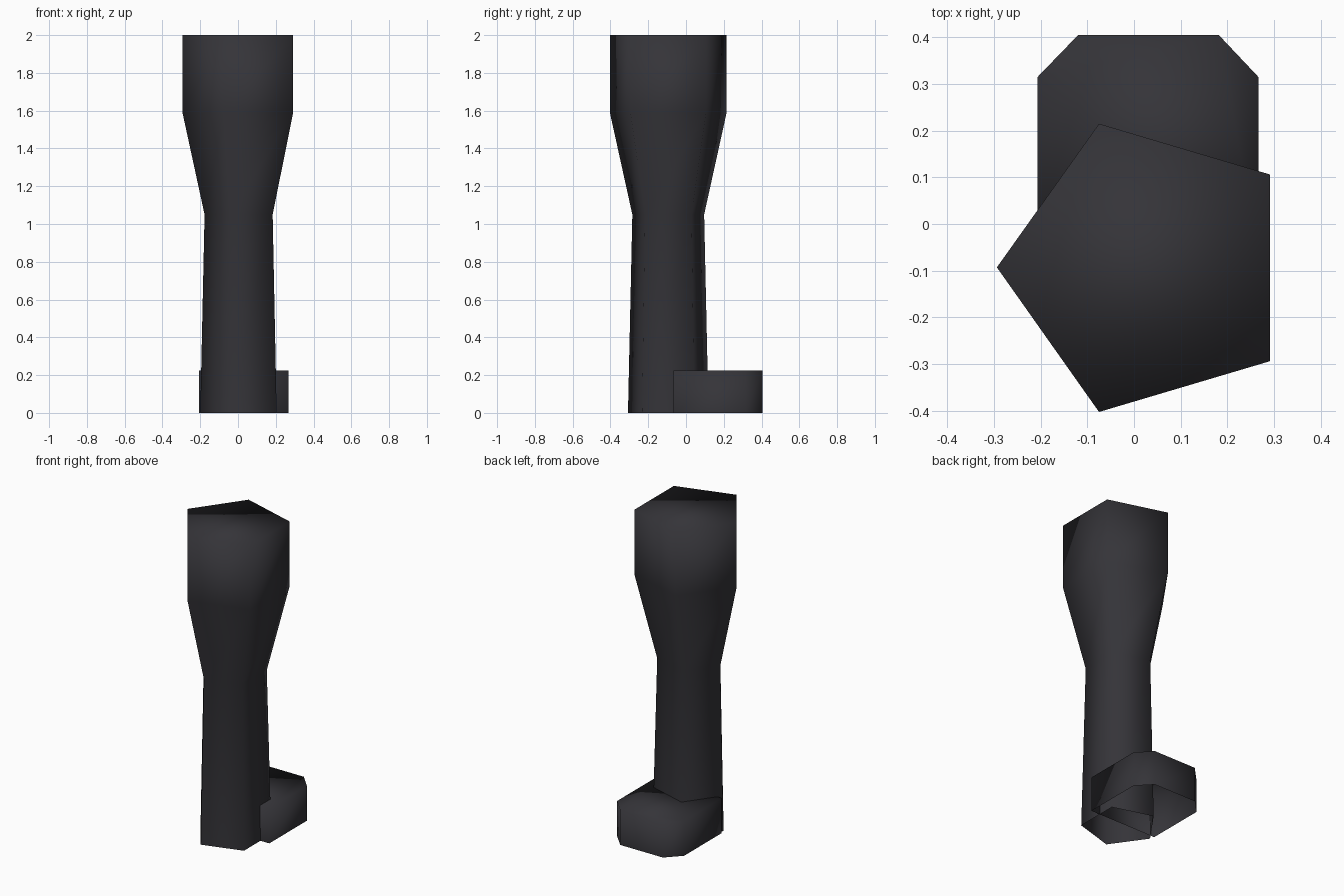
import bpy, bmesh

if "Cube" in bpy.data.objects:
    bpy.data.objects.remove(bpy.data.objects["Cube"])

mat = bpy.data.materials.new("dark_cloth")
mat.diffuse_color = (0.035, 0.034, 0.04, 1)
mat.use_nodes = True
mat.node_tree.nodes["Principled BSDF"].inputs["Base Color"].default_value = mat.diffuse_color


def loft(name, outline, sections, centre=(0, 0)):
    """Stack scaled copies of an outline; capped on top, open underneath."""
    bm = bmesh.new()
    cx, cy = centre
    rings = [[bm.verts.new((cx + (x - cx) * s, cy + (y - cy) * s, z)) for x, y in outline]
             for z, s in sections]
    n = len(outline)
    for lower, upper in zip(rings, rings[1:]):
        for i in range(n):
            j = (i + 1) % n
            bm.faces.new((lower[i], lower[j], upper[j], upper[i]))
    bm.faces.new(rings[-1])
    for f in bm.faces:
        f.smooth = True
    mesh = bpy.data.meshes.new(name)
    bm.to_mesh(mesh)
    bm.free()
    mesh.materials.append(mat)
    ob = bpy.data.objects.new(name, mesh)
    bpy.context.collection.objects.link(ob)
    return ob


# Five-sided leg, narrowing at the knee
pentagon = [(-0.294, -0.093), (-0.075, -0.403), (0.292, -0.294),
            (0.292, 0.106), (-0.075, 0.215)]
loft("leg", pentagon, [(0, 0.69), (1.05, 0.615), (1.59, 1), (2, 1)], (0.01, -0.094))

# Block foot with chamfered toe corners
foot = [(-0.207, -0.065), (0.267, -0.065), (0.267, 0.315),
        (0.182, 0.405), (-0.12, 0.405), (-0.207, 0.315)]
loft("foot", foot, [(0, 1), (0.224, 1)])
